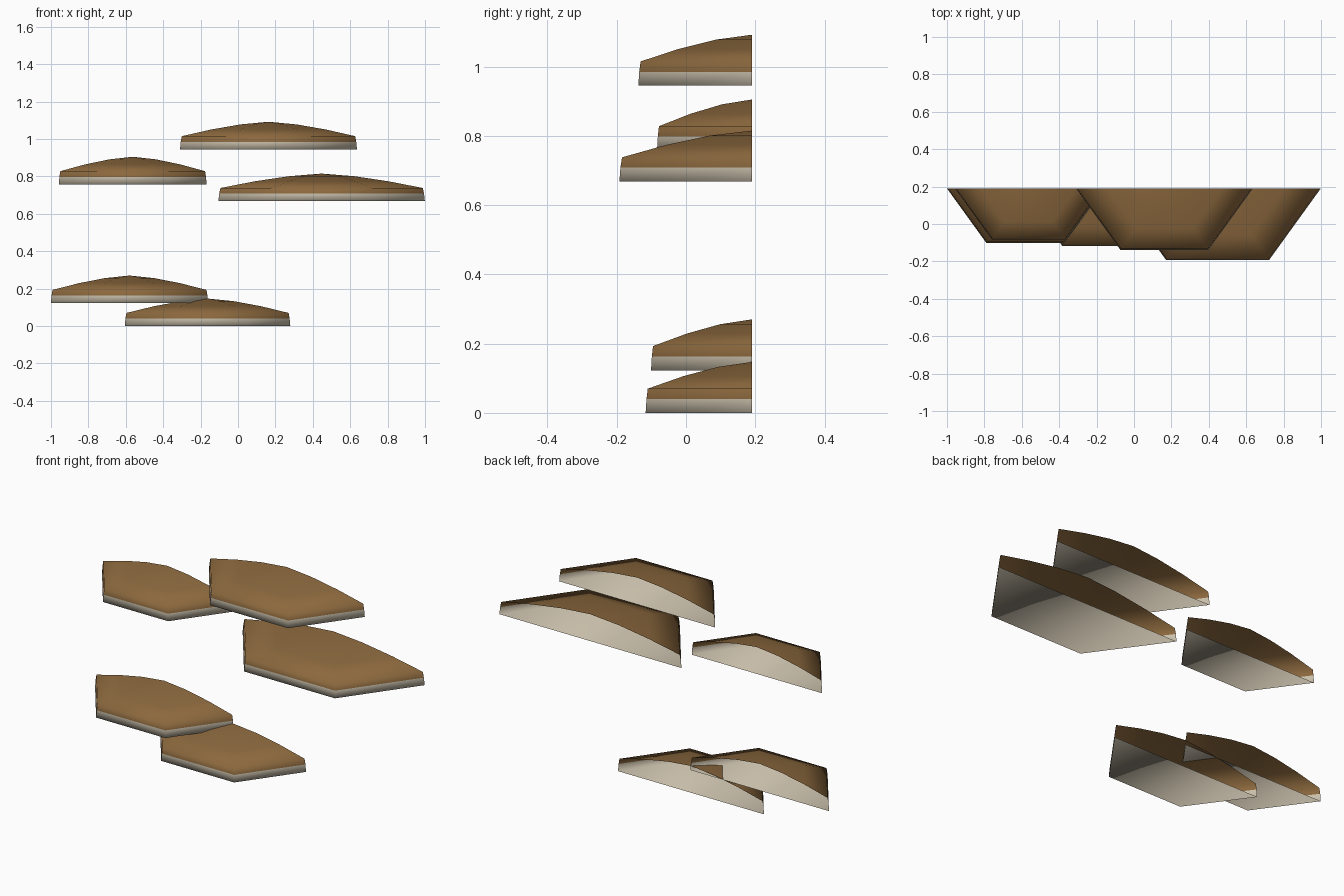
import bpy, bmesh, math

if "Cube" in bpy.data.objects:
    bpy.data.objects.remove(bpy.data.objects["Cube"])


def material(name, rgb):
    m = bpy.data.materials.new(name)
    m.diffuse_color = (*rgb, 1)
    m.use_nodes = True
    m.node_tree.nodes["Principled BSDF"].inputs["Base Color"].default_value = m.diffuse_color
    return m


brown = material("cap_brown", (0.258, 0.138, 0.047))
cream = material("underside_cream", (0.578, 0.515, 0.402))

BACK_Y = 0.19     # flat open side of every shelf
DEPTH = 0.8       # squash of the half hexagon in y
# rim and dome profile: (fraction of radius, height)
PROFILE = [(1.0, 0.0), (0.992, 0.04), (0.98, 0.07), (0.645, 0.106), (0.315, 0.133)]
APEX = 0.147


def shelf(name, cx, z, r):
    """Half-hexagon bracket shelf, open at the back."""
    bm = bmesh.new()
    rings = []
    for f, h in PROFILE:
        angles = [math.pi + i * math.pi / 3 for i in range(4)]
        rings.append([bm.verts.new((cx + r * f * math.cos(a),
                                    BACK_Y + DEPTH * r * f * math.sin(a),
                                    z + h)) for a in angles])
    # flat underside
    bm.faces.new(rings[0][::-1]).material_index = 1
    # rim and dome; the lowest band is cream
    for k in range(len(rings) - 1):
        lo, hi = rings[k], rings[k + 1]
        for i in range(3):
            face = bm.faces.new((lo[i], lo[i + 1], hi[i + 1], hi[i]))
            face.material_index = 1 if k == 0 else 0
    # top of the dome
    tip = bm.verts.new((cx, BACK_Y, z + APEX))
    for i in range(3):
        bm.faces.new((rings[-1][i], rings[-1][i + 1], tip))
    for face in bm.faces:
        face.smooth = True
    me = bpy.data.meshes.new(name)
    bm.to_mesh(me)
    bm.free()
    me.materials.append(brown)
    me.materials.append(cream)
    bpy.context.collection.objects.link(bpy.data.objects.new(name, me))


# centre x, base height, radius
shelf("shelf_bottom", -0.163, 0.0, 0.4425)
shelf("shelf_lower_left", -0.58, 0.123, 0.42)
shelf("shelf_middle_right", 0.447, 0.668, 0.552)
shelf("shelf_upper_left", -0.563, 0.758, 0.395)
shelf("shelf_top", 0.163, 0.945, 0.473)
